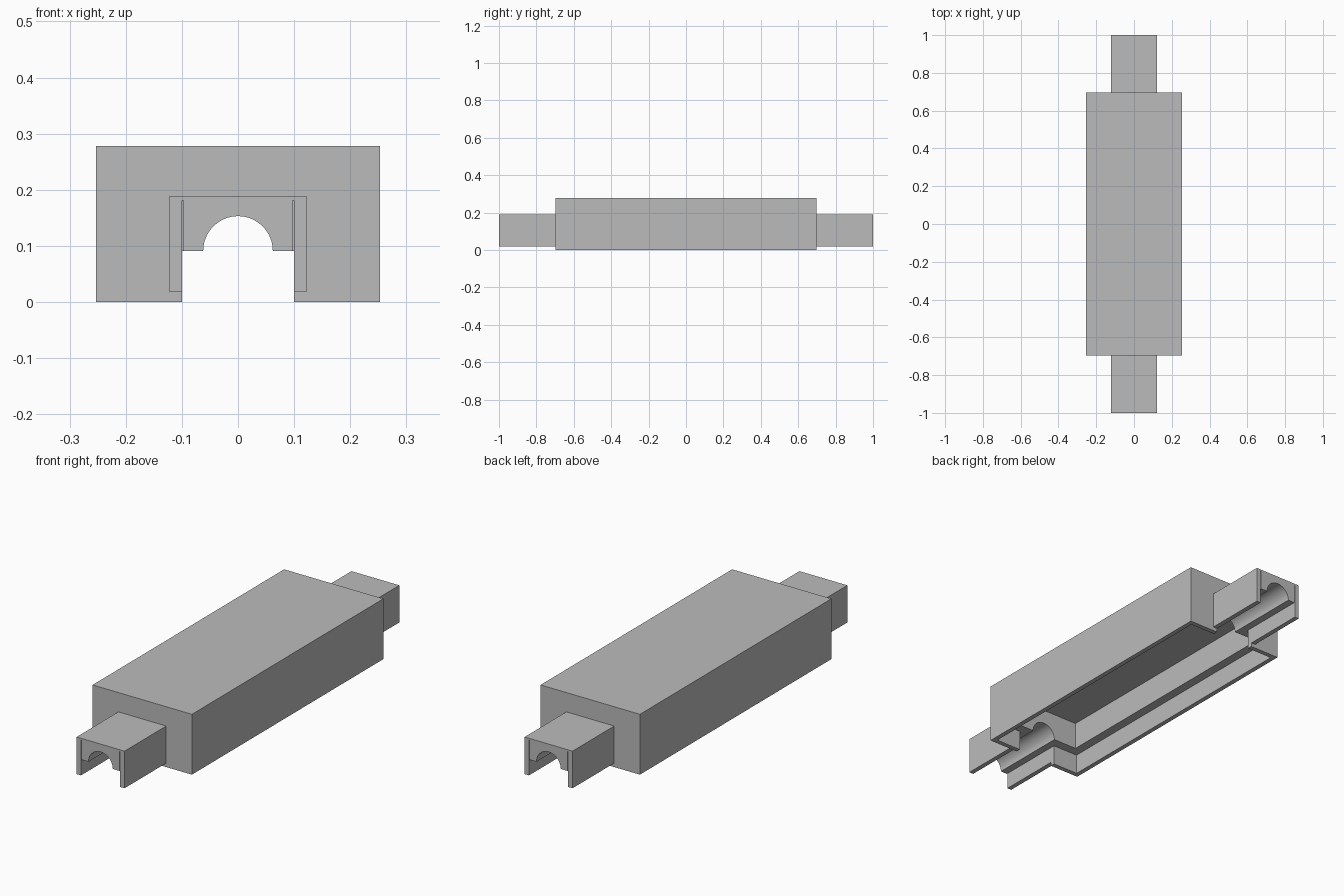
import bpy
import math

cube = bpy.data.objects.get("Cube")
if cube:
    bpy.data.objects.remove(cube, do_unlink=True)

grey = bpy.data.materials.new("plain_grey")
grey.use_nodes = True
colour = (0.5, 0.5, 0.5, 1)
grey.diffuse_color = colour
grey.node_tree.nodes["Principled BSDF"].inputs["Base Color"].default_value = colour


def box(name, half_x, half_y, low, high):
    """Box centred on x and y, between two heights."""
    bpy.ops.mesh.primitive_cube_add(size=2, location=(0, 0, (low + high) / 2))
    obj = bpy.context.object
    obj.name = name
    obj.scale = (half_x, half_y, (high - low) / 2)
    bpy.ops.object.transform_apply(location=True, scale=True)
    obj.data.materials.append(grey)
    return obj


def combine(target, tool, operation):
    """Apply a boolean and discard the tool."""
    mod = target.modifiers.new("combine", "BOOLEAN")
    mod.operation = operation
    mod.solver = "EXACT"
    mod.object = tool
    bpy.context.view_layer.objects.active = target
    bpy.ops.object.modifier_apply(modifier=mod.name)
    bpy.data.objects.remove(tool, do_unlink=True)


BODY_X, BODY_Y, BODY_TOP = 0.253, 0.697, 0.278
NECK_X, NECK_BOTTOM, NECK_TOP = 0.122, 0.018, 0.189
WALL, ROOF, GAP = 0.022, 0.008, 0.003
PARTING, ARCH_RADIUS = 0.091, 0.062
inner_x, inner_y = BODY_X - WALL, BODY_Y - WALL
throat = NECK_X - WALL

# Outer cover: long box with a neck at each end, open underneath
cover = box("outer_cover", BODY_X, BODY_Y, 0, BODY_TOP)
combine(cover, box("neck", NECK_X, 1, NECK_BOTTOM, NECK_TOP), "UNION")
combine(cover, box("hollow", inner_x, inner_y, -0.1, BODY_TOP - ROOF), "DIFFERENCE")
combine(cover, box("throat", throat, 1.1, -0.1, NECK_TOP - ROOF), "DIFFERENCE")

# Inner liner: thick walled tray with a thin slit around it
liner = box("inner_liner", inner_x - GAP, inner_y - GAP, PARTING, BODY_TOP - ROOF)
combine(liner, box("liner_neck", throat - GAP, 1, PARTING, NECK_TOP - ROOF), "UNION")
combine(liner, box("chamber", 0.185, 0.628, 0, 0.219), "DIFFERENCE")

# Half round channel through both necks
bpy.ops.mesh.primitive_cylinder_add(
    vertices=64, radius=ARCH_RADIUS, depth=2.2,
    location=(0, 0, PARTING), rotation=(math.pi / 2, 0, 0))
channel = bpy.context.object
channel.data.materials.append(grey)
combine(liner, channel, "DIFFERENCE")

bpy.ops.object.select_all(action="DESELECT")
liner.select_set(True)
bpy.context.view_layer.objects.active = liner
bpy.ops.object.shade_smooth_by_angle(angle=math.radians(30))
